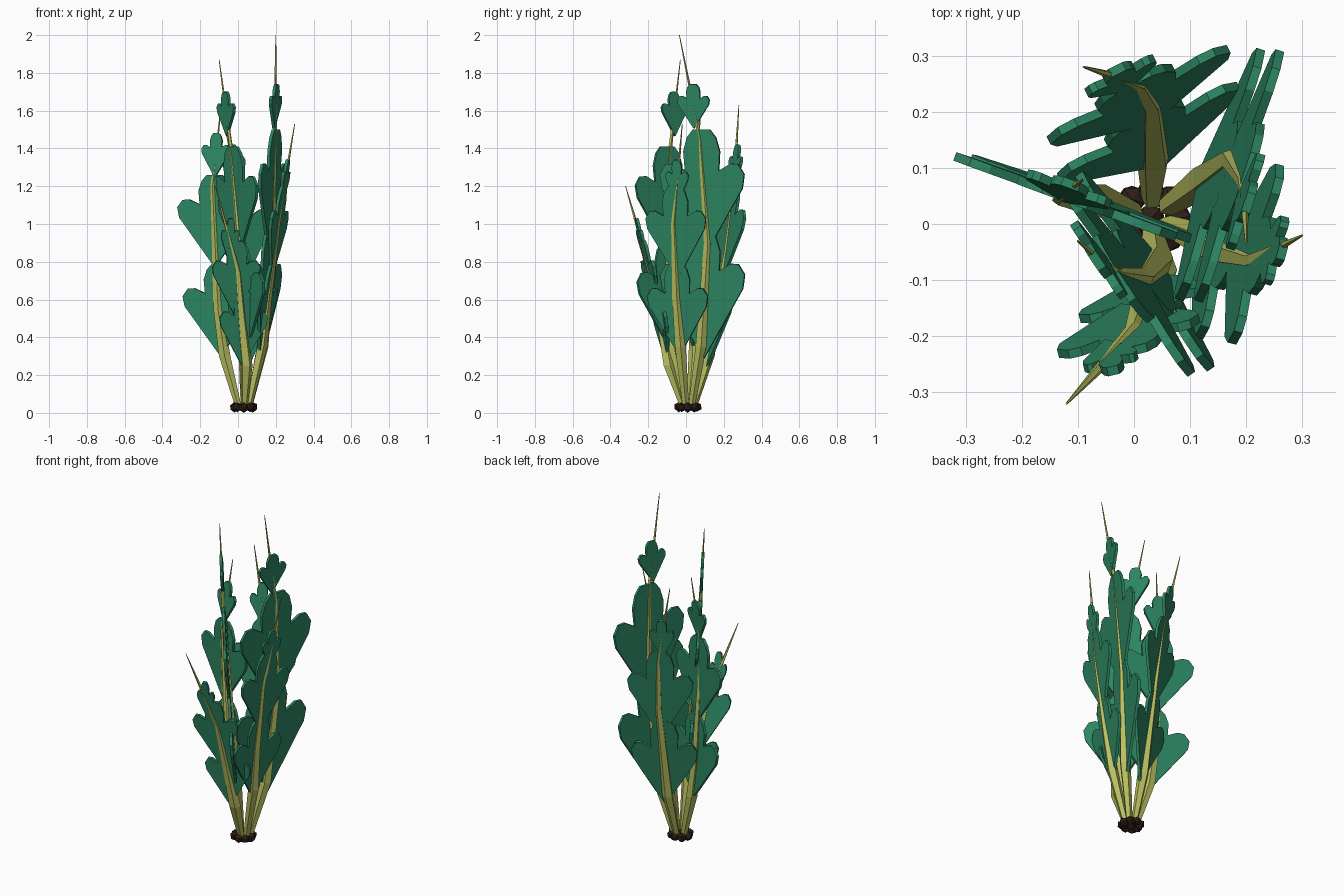
import bpy, bmesh, math, random
from mathutils import Vector, Matrix

if "Cube" in bpy.data.objects:
    bpy.data.objects.remove(bpy.data.objects["Cube"])

random.seed(4)

def material(name, rgb):
    m = bpy.data.materials.new(name)
    m.diffuse_color = (*rgb, 1)
    m.use_nodes = True
    m.node_tree.nodes["Principled BSDF"].inputs["Base Color"].default_value = m.diffuse_color
    return m

LEAF = material("leaf green", (0.026, 0.235, 0.122))
STEM = material("stem yellow green", (0.49, 0.53, 0.12))
SOIL = material("soil brown", (0.03, 0.014, 0.009))
FOOT = Vector((0.03, 0.01, 0.04))

def finish(bm, name, mat):
    bmesh.ops.recalc_face_normals(bm, faces=bm.faces)
    me = bpy.data.meshes.new(name)
    bm.to_mesh(me)
    bm.free()
    me.materials.append(mat)
    ob = bpy.data.objects.new(name, me)
    bpy.context.collection.objects.link(ob)
    return ob

def at_height(path, z):
    """Point on a stem path at height z."""
    for a, b in zip(path, path[1:]):
        if z <= b.z:
            return a.lerp(b, (z - a.z) / (b.z - a.z))
    return path[-1].copy()

def make_stem(path, across, name):
    """Tapering five-sided stalk, thickest a little above the ground."""
    bm = bmesh.new()
    top = path[-1].z
    outward = Vector((across.y, -across.x, 0))
    rings = []
    for p in path:
        r = 0.018 if p == path[0] else min(0.033, 0.002 + 0.031 * (top - p.z) / (top - 0.25))
        ring = []
        for i in range(5):
            t = math.tau * i / 5
            ring.append(bm.verts.new(p + across * r * math.cos(t) + outward * r * math.sin(t)))
        rings.append(ring)
    for a, b in zip(rings, rings[1:]):
        for i in range(5):
            j = (i + 1) % 5
            bm.faces.new((a[i], a[j], b[j], b[i]))
    bm.faces.new(rings[0])
    bm.faces.new(rings[-1])
    finish(bm, name, STEM)

# Right half of the three-lobed leaf: (half width, height), pointed at the bottom
HALF = [(0.95, 0.54), (1.0, 0.65), (0.86, 0.73), (0.68, 0.735),
        (0.40, 0.68), (0.43, 0.83), (0.34, 0.94), (0.20, 1.0)]
OUTLINE = [(0, 0)] + HALF + [(-u, v) for u, v in reversed(HALF)]

def make_leaf(path, across, top, height, width, name, thick=0.016):
    """Flat plate that follows the stem below the given top height."""
    a, b = at_height(path, top - height), at_height(path, top)
    up = b - a
    up -= across * up.dot(across)
    up *= height / up.z
    low = (a + b) / 2 - up / 2
    normal = across.cross(up).normalized()
    bm = bmesh.new()
    f = bm.faces.new([bm.verts.new(low + across * u * width / 2 + up * v - normal * thick / 2)
                      for u, v in OUTLINE])
    ext = bmesh.ops.extrude_face_region(bm, geom=[f], use_keep_orig=True)
    bmesh.ops.translate(bm, vec=normal * thick,
                        verts=[g for g in ext["geom"] if isinstance(g, bmesh.types.BMVert)])
    finish(bm, name, LEAF)

def make_stalk(name, angle, width, height, tops, *points):
    """Stem with two large leaves and a small one near the tip."""
    path = [Vector(p) for p in points]
    path.insert(0, FOOT + (path[0] - FOOT) * 0.3)
    path[0].z = FOOT.z
    across = Vector((math.cos(math.radians(angle)), math.sin(math.radians(angle)), 0))
    make_stem(path, across, name + "_stem")
    for i, top in enumerate(tops):
        h, w = (height, width) if i < 2 else (0.235, width * 0.38)
        make_leaf(path, across, top, h, w, f"{name}_leaf_{i + 1}")

# Six stalks round the clump: leaf direction, leaf size, leaf tops, stem path
make_stalk("right_tall", 72, .47, .68, (.97, 1.5, 1.74),
           (.13, .08, .35), (.175, .115, .9), (.195, .075, 1.45), (.2, -.035, 2))
make_stalk("front_tall", -56, .42, .59, (.9, 1.41, 1.7),
           (.04, -.07, .35), (.015, -.1, .85), (-.03, -.09, 1.35), (-.1, -.03, 1.87))
make_stalk("right_low", 75, .33, .49, (.79, 1.2, 1.34),
           (.125, -.03, .35), (.155, -.05, .6), (.21, -.065, 1), (.3, -.02, 1.53))
make_stalk("front_low", 14, .26, .39, (.64, .91, 1.03),
           (.045, -.09, .25), (.02, -.135, .5), (0, -.19, .75), (-.12, -.32, 1.2))
make_stalk("back", 27, .36, .54, (.78, 1.22, 1.42),
           (.035, .12, .3), (.03, .215, .85), (.01, .25, 1.15), (-.09, .28, 1.63))
make_stalk("left", -20, .42, .49, (.79, 1.26, 1.48),
           (-.07, .045, .3), (-.105, .05, .55), (-.135, .045, 1.2), (-.09, .08, 1.62))

# Soil clump: little faceted lumps round the foot of the stems
bm = bmesh.new()
for i in range(9):
    t, r = math.tau * i / 8, 0.048 if i < 8 else 0
    spot = Matrix.Translation((FOOT.x + r * math.cos(t), FOOT.y + r * math.sin(t), 0.031))
    bmesh.ops.create_icosphere(bm, subdivisions=1, radius=0.027,
                               matrix=spot @ Matrix.Rotation(random.uniform(0, 6), 4, 'Z'))
for v in bm.verts:
    v.co.z = min(0.058, v.co.z + random.uniform(-.005, .004))
low = min(v.co.z for v in bm.verts)
bmesh.ops.translate(bm, vec=(0, 0, -low), verts=bm.verts)
finish(bm, "soil_clump", SOIL)
